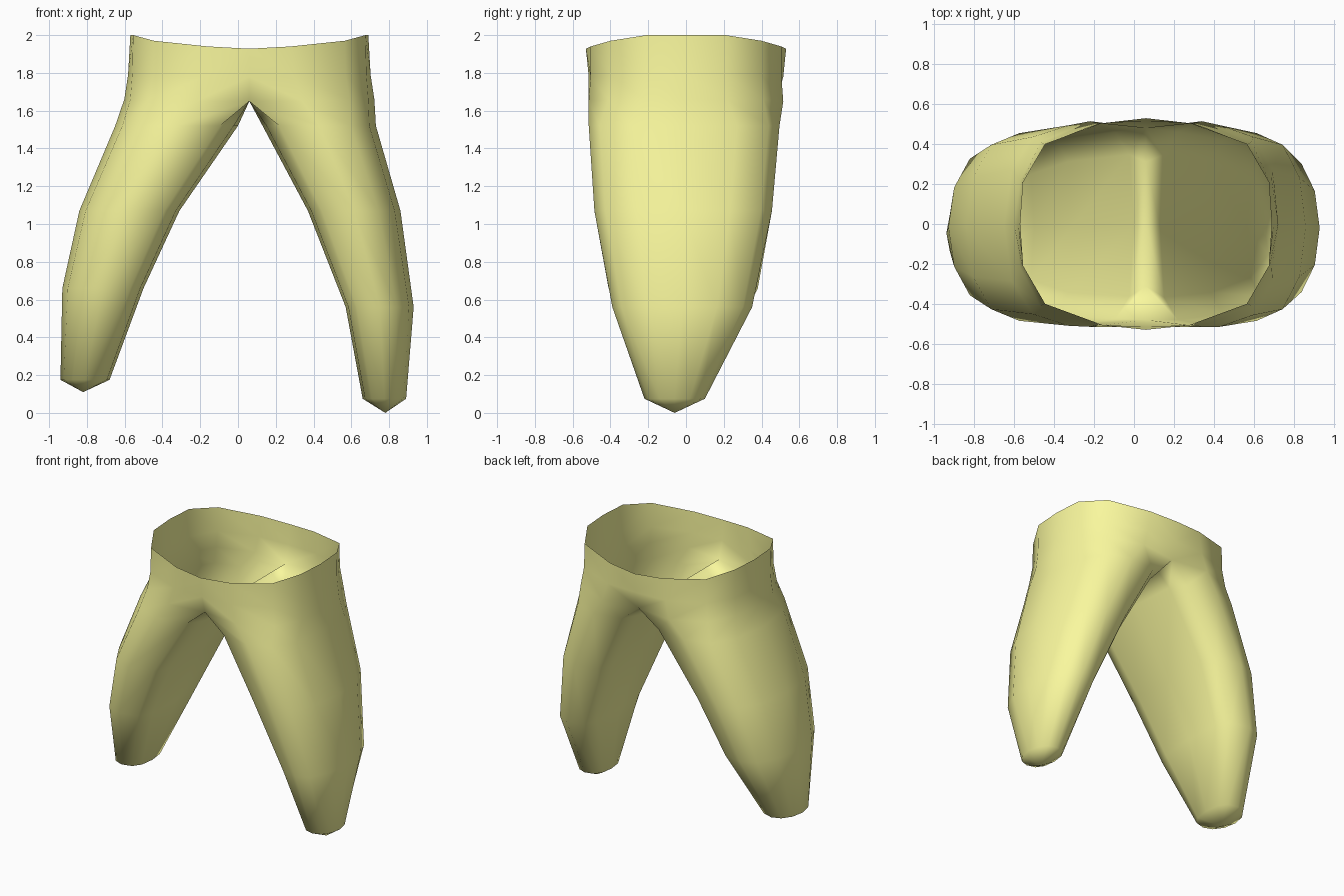
import bpy, bmesh, math

if "Cube" in bpy.data.objects:
    bpy.data.objects.remove(bpy.data.objects["Cube"])

CX = 0.06          # crotch / waist centre


def spow(v, p):
    return math.copysign(abs(v) ** p, v)


bm = bmesh.new()
cache = {}


def vert(x, y, z):
    # shared seam vertices are reused by both halves
    key = (round(x, 4), round(y, 4), round(z, 4))
    if key not in cache:
        cache[key] = bm.verts.new((x, y, z))
    return cache[key]


def waist_row(side, profile):
    # profile runs from the hip (y = 0) to the centre seam, mirrored front/back
    pts = [(x, -y, z) for x, y, z in reversed(profile[1:])] + profile
    return [vert(CX + side * x, y, z) for x, y, z in pts]


def leg_row(z, xo, xi, y0, y1, p_out, p_in):
    # rounded outside, flatter inside
    cx, hx, cy, hy = (xo + xi) / 2, (xo - xi) / 2, (y0 + y1) / 2, (y1 - y0) / 2
    row = []
    for i in range(-4, 8):
        a = math.radians(30 * i)
        c, s = round(math.cos(a), 6), round(math.sin(a), 6)
        p = p_in if c < 0 else p_out
        row.append(vert(cx + hx * spow(c, p), cy + hy * spow(s, p), z))
    return row


def bridge(a, b, closed):
    n = len(a)
    for i in range(n if closed else n - 1):
        j = (i + 1) % n
        bm.faces.new((a[i], a[j], b[j], b[i]))


# distance from seam, y, z
RIM = [(0.63, 0, 2.0), (0.615, 0.21, 2.0), (0.505, 0.40, 1.97), (0.22, 0.505, 1.94), (0, 0.53, 1.928)]
MID = [(0.642, 0, 1.79), (0.62, 0.21, 1.79), (0.51, 0.40, 1.79), (0.24, 0.505, 1.78), (0, 0.515, 1.78)]
LOW = [(0.662, 0, 1.66), (0.63, 0.22, 1.66), (0.53, 0.41, 1.66), (0.28, 0.515, 1.65), (0, 0.48, 1.65)]

# z, outer x, inner x, front y, back y, outer and inner squareness
LEFT = [(1.52, -0.65, 0.0, -0.51, 0.495, 0.85, 0.5),
        (1.07, -0.84, -0.31, -0.485, 0.455, 0.92, 0.52),
        (0.66, -0.93, -0.50, -0.41, 0.38, 1.0, 0.58),
        (0.175, -0.94, -0.68, -0.23, 0.14, 1.0, 0.8)]
RIGHT = [(1.52, 0.73, 0.13, -0.515, 0.495, 0.85, 0.5),
         (1.07, 0.86, 0.37, -0.485, 0.455, 0.92, 0.52),
         (0.56, 0.93, 0.57, -0.39, 0.35, 1.0, 0.58),
         (0.075, 0.89, 0.66, -0.22, 0.10, 1.0, 0.8)]

for side, rings, tip in ((-1, LEFT, (-0.82, -0.05, 0.11)),
                         (1, RIGHT, (0.78, -0.06, 0.0))):
    # waist
    rim, mid, low = (waist_row(side, p) for p in (RIM, MID, LOW))
    bridge(rim, mid, False)
    bridge(mid, low, False)
    # crotch line closes each leg opening
    yc = low[-1].co.y
    loop = low + [vert(CX, yc * k, 1.65) for k in (0.65, 0.0, -0.65)]
    # leg
    for r in rings:
        ring = leg_row(*r)
        bridge(loop, ring, True)
        loop = ring
    # pointed foot cap
    t = vert(*tip)
    for i in range(len(loop)):
        bm.faces.new((loop[i], loop[(i + 1) % len(loop)], t))

# keep the outside facing outward
bmesh.ops.recalc_face_normals(bm, faces=bm.faces)
outer = max(bm.faces, key=lambda f: f.calc_center_median().x)
if outer.normal.x < 0:
    bmesh.ops.reverse_faces(bm, faces=bm.faces)

mesh = bpy.data.meshes.new("trousers")
bm.to_mesh(mesh)
bm.free()
trousers = bpy.data.objects.new("trousers", mesh)
bpy.context.collection.objects.link(trousers)
for poly in mesh.polygons:
    poly.use_smooth = True

fabric = bpy.data.materials.new("yellow fabric")
fabric.diffuse_color = (0.95, 0.94, 0.34, 1)
fabric.use_nodes = True
fabric.node_tree.nodes["Principled BSDF"].inputs["Base Color"].default_value = fabric.diffuse_color
mesh.materials.append(fabric)
